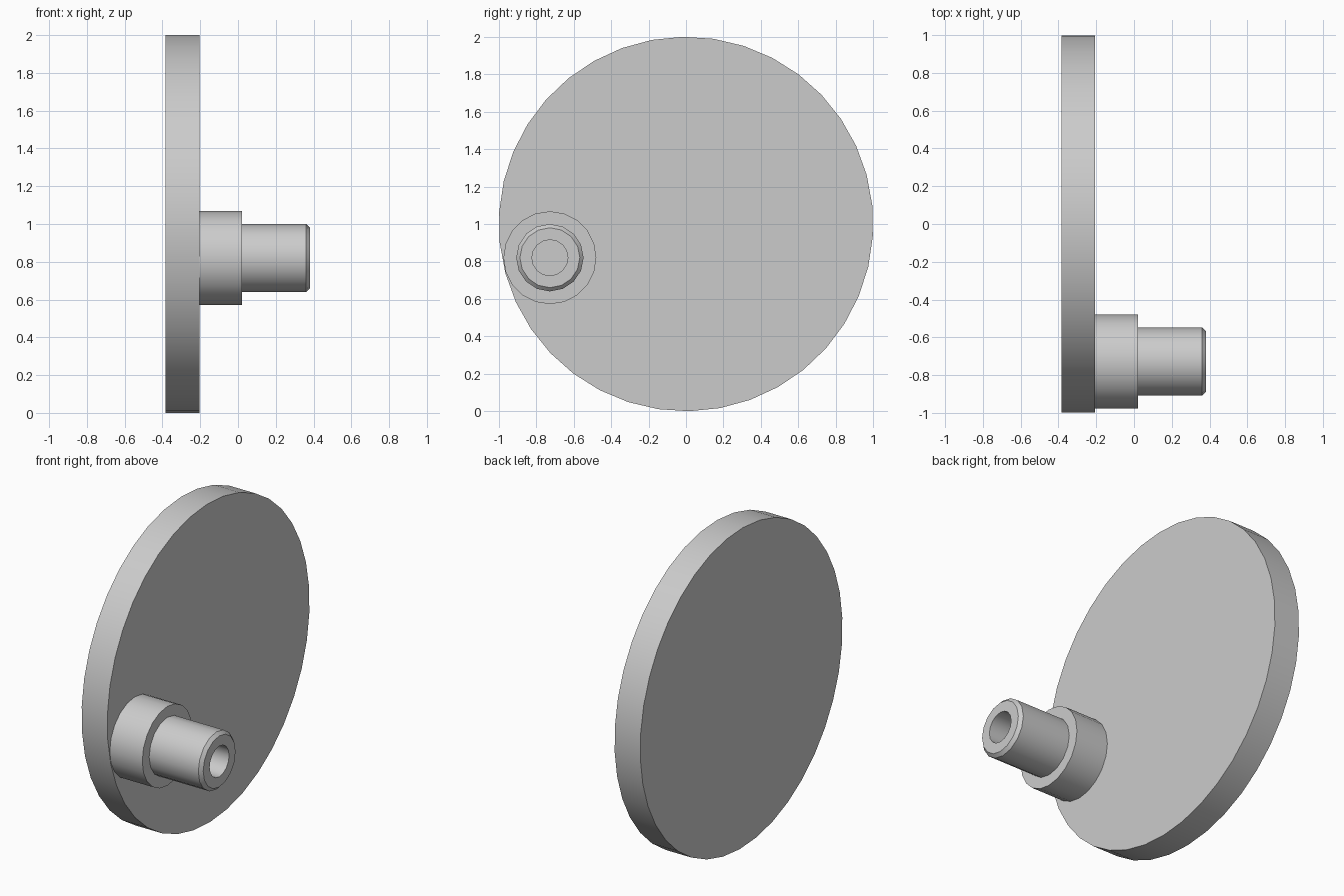
import bpy
import bmesh
from math import cos, sin, tau, radians

if "Cube" in bpy.data.objects:
    bpy.data.objects.remove(bpy.data.objects["Cube"], do_unlink=True)

# Plain grey metal
grey = bpy.data.materials.new("grey metal")
grey.use_nodes = True
colour = (0.6, 0.6, 0.6, 1)
grey.diffuse_color = colour
grey.node_tree.nodes["Principled BSDF"].inputs["Base Color"].default_value = colour


def turned(name, profile, sides, y, z, phase=0.0):
    """Turn a profile of (x, radius) points around an axis along x, capping both ends."""
    bm = bmesh.new()
    rings = []
    for x, r in profile:
        angles = [phase + tau * i / sides for i in range(sides)]
        rings.append([bm.verts.new((x, r * cos(a), r * sin(a))) for a in angles])
    for a, b in zip(rings, rings[1:]):
        for i in range(sides):
            j = (i + 1) % sides
            bm.faces.new((a[i], a[j], b[j], b[i]))
    bm.faces.new(rings[0])
    bm.faces.new(rings[-1])
    bmesh.ops.recalc_face_normals(bm, faces=bm.faces)
    mesh = bpy.data.meshes.new(name)
    bm.to_mesh(mesh)
    bm.free()
    mesh.materials.append(grey)
    obj = bpy.data.objects.new(name, mesh)
    obj.location = (0, y, z)
    bpy.context.collection.objects.link(obj)
    bpy.ops.object.select_all(action="DESELECT")
    obj.select_set(True)
    bpy.context.view_layer.objects.active = obj
    bpy.ops.object.shade_smooth_by_angle(angle=radians(30))
    return obj


PIN_Y, PIN_Z = -0.727, 0.82

# Large flat disc
turned("disc", [(-0.383, 1), (-0.205, 1)], 38, 0, 1, radians(91))

# Collar standing on the disc, touching its rim
turned("collar", [(-0.205, 0.248), (0.02, 0.248)], 20, PIN_Y, PIN_Z)

# Crank pin with a chamfered end and a blind hole
turned("crank_pin",
       [(0, 0.18), (0.36, 0.18), (0.38, 0.16), (0.38, 0.096), (0.02, 0.096)],
       16, PIN_Y, PIN_Z)
